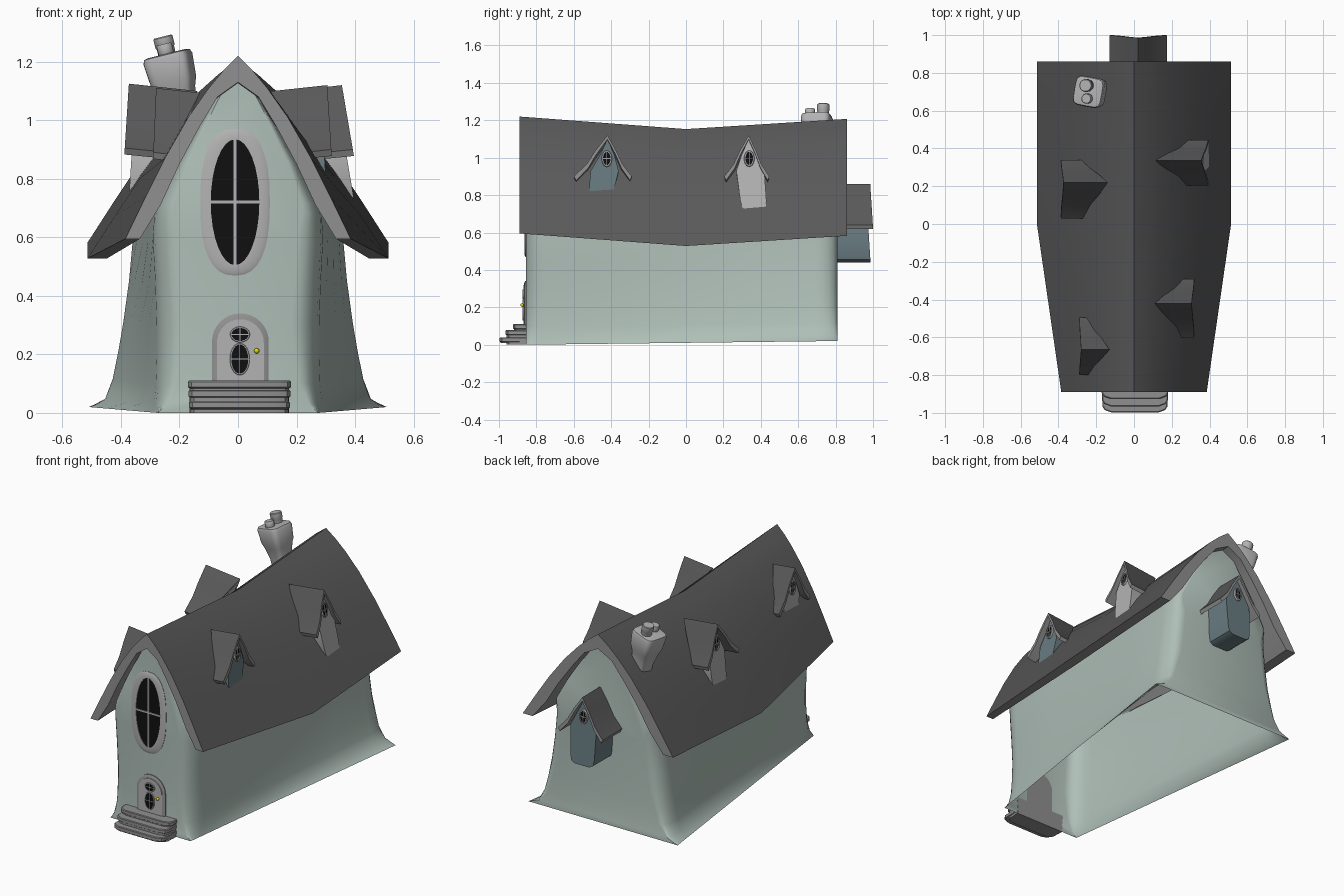
import bpy, bmesh
from math import sin, cos, pi, radians, sqrt, atan
from mathutils import Matrix

if "Cube" in bpy.data.objects:
    bpy.data.objects.remove(bpy.data.objects["Cube"])


def mat(name, r, g, b):
    m = bpy.data.materials.new(name)
    m.diffuse_color = (r, g, b, 1)
    m.use_nodes = True
    m.node_tree.nodes["Principled BSDF"].inputs["Base Color"].default_value = m.diffuse_color
    return m


TEAL = mat("teal_wall", .43, .52, .48)
BLUE = mat("blue_wall", .14, .20, .22)
DARK = mat("roof_top", .10, .10, .10)
MID = mat("mid_grey", .28, .28, .28)
PALE = mat("pale_grey", .45, .45, .45)
BLACK = mat("glass", .005, .005, .005)
GOLD = mat("brass", .8, .7, .0)


def lerp(a, b, t):
    return a + (b - a) * t


def curve(pts, v):
    # piecewise linear lookup
    for (a, fa), (b, fb) in zip(pts, pts[1:]):
        if v <= b:
            return lerp(fa, fb, (v - a) / (b - a))
    return pts[-1][1]


def loft(name, rings, mats, M=Matrix(), caps=True, closed=True, pick=None, angle=35):
    # skin between rings of equal point count; pick(segment) gives a material slot
    bm = bmesh.new()
    vs = [[bm.verts.new(p) for p in r] for r in rings]
    n = len(rings[0])
    for a, b in zip(vs, vs[1:]):
        for i in range(n if closed else n - 1):
            j = (i + 1) % n
            f = bm.faces.new((a[i], a[j], b[j], b[i]))
            f.material_index = pick(i) if pick else 0
    if caps:
        for r in (vs[0], vs[-1]):
            bm.faces.new(r).material_index = len(mats) - 1
    bmesh.ops.recalc_face_normals(bm, faces=bm.faces[:])
    me = bpy.data.meshes.new(name)
    bm.to_mesh(me)
    bm.free()
    for m in mats:
        me.materials.append(m)
    me.shade_smooth()
    me.set_sharp_from_angle(angle=radians(angle))
    ob = bpy.data.objects.new(name, me)
    bpy.context.collection.objects.link(ob)
    ob.matrix_world = M
    return ob


def box(name, lo, hi, m, M=Matrix()):
    ring = lambda z: [(lo[0], lo[1], z), (hi[0], lo[1], z), (hi[0], hi[1], z), (lo[0], hi[1], z)]
    return loft(name, [ring(lo[2]), ring(hi[2])], [m], M)


def superellipse(rx, rz, p=2, n=32):
    s = lambda v: (abs(v) ** (2 / p)) * (1 if v > 0 else -1)
    return [(rx * s(cos(2 * pi * i / n)), rz * s(sin(2 * pi * i / n))) for i in range(n)]


def window(name, M, rx, rz, fw, bar, d=.012, p=2):
    # oval glass, rounded frame ring and cross bars, facing local -y
    flat = lambda q, y: [(x, y, z) for x, z in q]
    loft(name + "_glass", [flat(superellipse(rx, rz), .002), flat(superellipse(rx, rz), -d * .4)], [BLACK], M)
    outer, inner = superellipse(rx + fw, rz + fw, p), superellipse(rx, rz)
    mid = [((a[0] * .7 + b[0] * .3), (a[1] * .7 + b[1] * .3)) for a, b in zip(outer, inner)]
    loft(name + "_frame", [flat(outer, .002), flat(outer, -d * .3), flat(mid, -d), flat(inner, -d), flat(inner, .002)],
         [PALE], M, caps=False, angle=60)
    box(name + "_bar_v", (-bar, -d * .9, -rz), (bar, 0, rz), PALE, M)
    box(name + "_bar_h", (-rx, -d * .9, -bar), (rx, 0, bar), PALE, M)


# Main roof: curved gable section, sagging at the middle and narrower in front
OUTER = [(0, 1.22), (.05, 1.17), (.10, 1.11), (.17, 1.01), (.25, .87), (.315, .74), (.385, .595)]
INNER = [(.335, .595), (.265, .71), (.2, .85), (.13, .98), (.07, 1.08), (0, 1.13)]
sag = lambda y: curve([(-.89, 0), (0, -.067), (.87, -.012)], y)
wide = lambda y: curve([(-.89, 1), (0, 1.335), (.87, 1.335)], y)
half = OUTER + INNER
prof = half + [(-x, z) for x, z in half[-2:0:-1]]
n_all = len(prof)
dark_seg = lambda i: 0 if i < 6 or i >= n_all - 6 else 1
loft("main_roof", [[(x * wide(y), y, z + sag(y)) for x, z in prof] for y in (-.89, 0, .86)],
     [DARK, MID], pick=dark_seg, angle=28)

# Walls: flared shell, open underneath, with corners that round off higher up
BACK = [(0, .51), (.03, .465), (.1, .44), (.2, .42), (.3, .402), (.45, .38), (.6, .365), (.68, .36)]
FRONT = [(0, .275), (.03, .272), (.1, .268), (.2, .266), (.3, .268), (.45, .275), (.6, .285), (.68, .28)]
ROUND = [(0, 0), (.03, .03), (.1, .06), (.3, .085), (.6, .08), (.75, .04), (1.0, .02), (1.2, 0)]
Y0, Y1 = -.855, .81


def wall_ring(y):
    t = (y - Y0) / (Y1 - Y0)
    d = min(y - Y0, Y1 - y)
    pts = []

    def add(x, z, lift):
        r = curve(ROUND, z)
        k = max(0, 1 - d / .12)
        pts.append((max(0, x - r * (1 - sqrt(1 - k * k))), y, z + lift))
    for (z, xb), (_, xf) in zip(BACK, FRONT):
        add(lerp(xf, xb, t), z, .02 * t * (1 - z / .68) + sag(y) * z * .5)
    for x, z in INNER[1:]:
        add(x * wide(y), z + .008, sag(y))
    return pts + [(-x, yy, z) for x, yy, z in pts[-2::-1]]


ends = [0, .006, .02, .045, .08, .12]
stations = [Y0 + e for e in ends] + [-.4, 0, .4] + [Y1 - e for e in reversed(ends)]
loft("house_walls", [wall_ring(y) for y in stations], [TEAL], closed=False, angle=50)


def dormer(name, pos, ang, bottom, length, slope, m, skew=0, e=(.14, .14), w=.085, tilt=.01, drop=.1):
    # pos is the front of the little roof at apex height; local -y looks outward
    M = Matrix.Translation(pos) @ Matrix.Rotation(radians(ang), 4, 'Z')
    l, r = e
    top = [(-l, -.22), (-l * .62, -.155), (-l * .35, -.08), (0, 0), (r * .35, -.08), (r * .62, -.155), (r, -.22)]
    under = [(x * .93, z - .022) for x, z in reversed(top)]
    front = lambda z: tilt * (1 + z / .235)
    back = lambda z: max(.06, length + z * slope)
    q = top + under
    loft(name + "_roof", [[(x, front(z), z) for x, z in q],
                          [(x, back(z), z - drop * back(z)) for x, z in q]], [DARK, MID], M,
         pick=lambda i: 0 if i < 6 else 1, angle=20)
    b = -bottom
    face = [(-.5 * w, b), (.5 * w, b), (.75 * w, b + .015), (.82 * w, b + .05), (.88 * w, -.19), (.45 * w, -.105),
            (0, -.02), (-.45 * w, -.105), (-.88 * w, -.19), (-.82 * w, b + .05), (-.75 * w, b + .015)]
    sk = lambda x, z: x + skew * max(0, (z + .1) / (b + .1))
    loft(name + "_wall", [[(sk(x, z), front(z) + .025, z) for x, z in face],
                          [(sk(x, z), back(z), z - drop * back(z) * (z > -.2)) for x, z in face]], [m], M)
    W = Matrix.Translation((skew * .1, front(-.125) + .024, -.125)) @ Matrix.Rotation(-atan(tilt / .235), 4, 'X')
    window(name + "_window", M @ W, .02, .036, .008, .002, .009)


dormer("right_front_dormer", (.32, -.42, 1.12), 90, .31, .21, .65, BLUE, -.035, (.18, .13), tilt=.015)
dormer("right_back_dormer", (.395, .335, 1.12), 90, .40, .28, .6, PALE, .03, (.13, .11), tilt=.04)
dormer("left_back_dormer", (-.388, .22, 1.125), -90, .38, .25, .6, PALE, .02, (.12, .19), tilt=.015)
dormer("left_front_dormer", (-.29, -.665, 1.11), -90, .33, .16, .5, PALE, -.02, (.17, .135), tilt=.01)
dormer("rear_dormer", (.02, 1.0, .86), 180, .42, .2, 0, BLUE, 0, (.155, .15), .1, tilt=.015, drop=0)

# Tall front window
window("front_window", Matrix.Translation((-.01, Y0, .72)), .083, .215, .036, .005, .008, 2.5)


def arch(w, z0, h, y, n=16):
    # door outline with a rounded top
    s = h - w
    return [(-w, y, z0)] + [(-w * cos(pi * i / n), y, z0 + s + w * sin(pi * i / n)) for i in range(n + 1)] + [(w, y, z0)]


# Door, its surround, two oval panes and knob
D = Matrix.Translation((.008, 0, 0))
loft("door_surround", [arch(.097, .1, .24, -.854), arch(.097, .1, .24, -.86), arch(.086, .1, .228, -.866)],
     [MID], D, angle=60)
loft("door", [arch(.08, .1, .22, -.855), arch(.08, .1, .22, -.87)], [PALE], D)
window("door_upper_pane", Matrix.Translation((.007, -.87, .268)), .029, .022, .005, .0015, .005)
window("door_lower_pane", Matrix.Translation((.006, -.87, .184)), .029, .05, .005, .0015, .005)
bpy.ops.mesh.primitive_uv_sphere_add(segments=16, ring_count=8, radius=.009, location=(.064, -.876, .212))
knob = bpy.context.object
knob.name = "door_knob"
knob.data.materials.append(GOLD)
knob.data.shade_smooth()

# Front steps with clipped corners
for i, (y, z, w) in enumerate([(-.997, .04, .172), (-.965, .078, .174), (-.925, .11, .176)]):
    def step(zz, s=0):
        a, f = w - s, y + s
        return [(-a, -.854, zz), (-a, f + .03, zz), (-a + .012, f + .012, zz), (-a + .045, f, zz),
                (a - .045, f, zz), (a - .012, f + .012, zz), (a, f + .03, zz), (a, -.854, zz)]
    z0 = .01 if i == 0 else 0
    loft(f"step_{i + 1}", [step(z0, .006), step(z - .026, .006), step(z - .022), step(z - .004), step(z, .004)],
         [MID], Matrix.Translation((.005, 0, 0)))

# Leaning chimney and its two pots
C = Matrix.Translation((-.225, .7, 1.152)) @ Matrix.Rotation(radians(-14), 4, 'Y') @ Matrix.Rotation(radians(-10), 4, 'Z')
stack = [(-.25, .045), (-.12, .05), (-.05, .064), (-.02, .074), (.06, .08), (.075, .075), (.078, .06)]
loft("chimney_stack", [[(x, y, z) for x, y in superellipse(h, h, 5, 24)] for z, h in stack], [PALE], C, angle=50)
for nm, x, y, r, top in (("chimney_pot_large", -.005, .033, .034, .138), ("chimney_pot_small", .005, -.036, .027, .112)):
    pot = [(.05, r * .9), (top - .04, r * .9), (top - .035, r), (top - .004, r), (top, r * .9)]
    loft(nm, [[(x + a, y + b, z) for a, b in superellipse(h, h, 2, 16)] for z, h in pot], [PALE], C)
